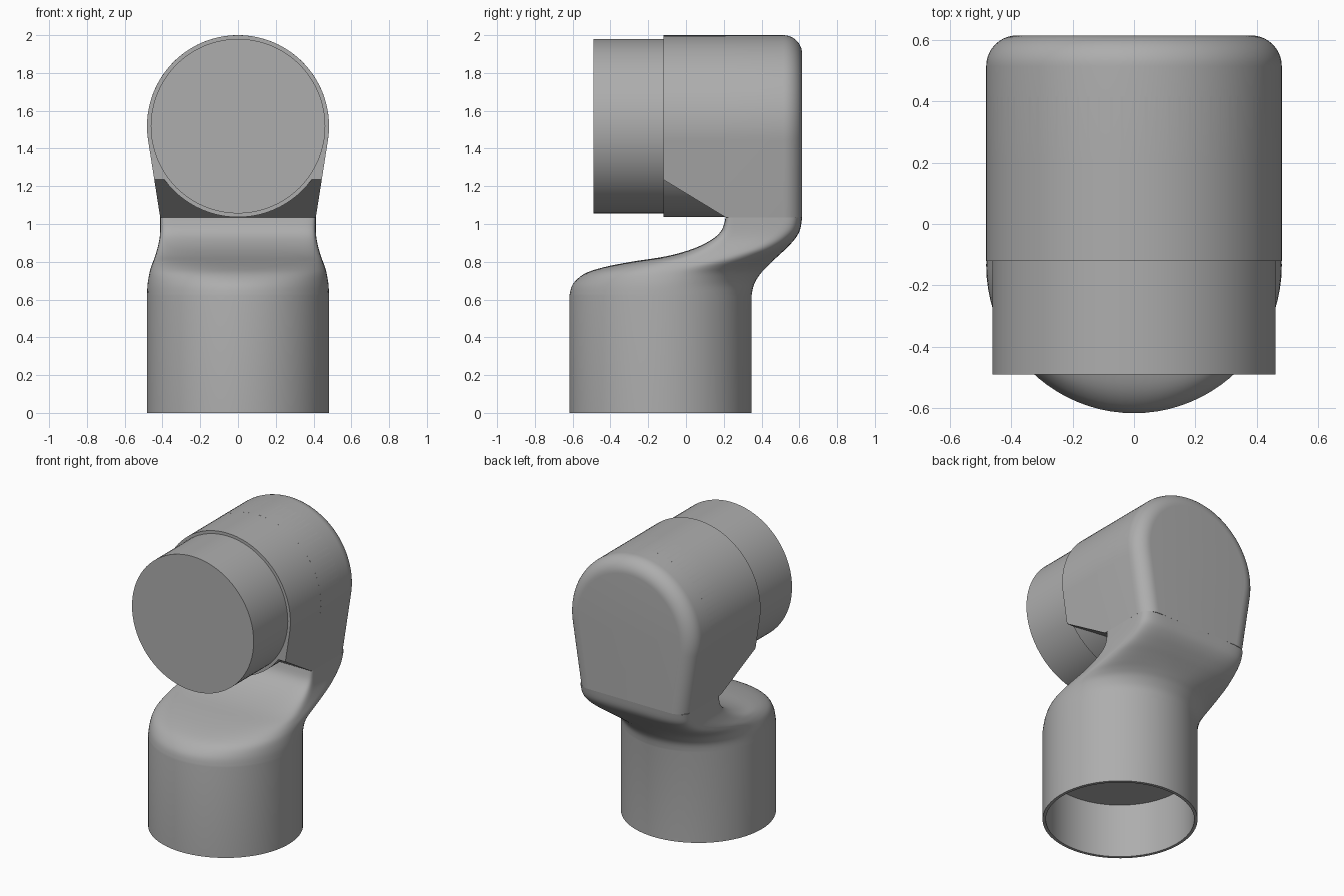
import bpy, bmesh, math
from mathutils import Vector

cube = bpy.data.objects.get("Cube")
if cube:
    bpy.data.objects.remove(cube, do_unlink=True)

SIDES = 80
R, R_CAP = 0.482, 0.462        # housing and spigot radii
BASE_Y, AXIS_Z = -0.135, 1.518  # lower axis and upper axis
FRONT, NECK_Y, BACK = -0.12, 0.21, 0.615
FLOOR, HALF = 1.035, 0.412      # bottom edge of the upper housing
FILLET = 0.1

grey = bpy.data.materials.new("plain_grey")
grey.use_nodes = True
grey.diffuse_color = (0.42, 0.42, 0.42, 1)
grey.node_tree.nodes["Principled BSDF"].inputs["Base Color"].default_value = grey.diffuse_color


def loft(name, rings, angle=32):
    """Skin a list of equal-length rings and close both ends."""
    bm = bmesh.new()
    rows = [[bm.verts.new(p) for p in ring] for ring in rings]
    for a, b in zip(rows, rows[1:]):
        for i in range(len(a)):
            j = (i + 1) % len(a)
            bm.faces.new((a[i], a[j], b[j], b[i]))
    bm.faces.new(rows[0])
    bm.faces.new(rows[-1])
    bmesh.ops.recalc_face_normals(bm, faces=bm.faces)
    mesh = bpy.data.meshes.new(name)
    bm.to_mesh(mesh)
    bm.free()
    obj = bpy.data.objects.new(name, mesh)
    bpy.context.collection.objects.link(obj)
    mesh.materials.append(grey)
    bpy.ops.object.select_all(action="DESELECT")
    obj.select_set(True)
    bpy.context.view_layer.objects.active = obj
    bpy.ops.object.shade_smooth_by_angle(angle=math.radians(angle))
    return obj


def power(v, p):
    return math.copysign(abs(v) ** p, v) if abs(v) > 1e-6 else 0.0


def level_ring(z, front, back, half, mid, p_front, p_back):
    """Horizontal section: front and back halves are separate superellipses."""
    ring = []
    for i in range(SIDES):
        a = math.tau * i / SIDES
        s, c = math.sin(a), math.cos(a)
        p, depth = (p_back, back - mid) if s > 0 else (p_front, mid - front)
        ring.append((half * power(c, p), mid + depth * power(s, p), z))
    return ring


def round_ring(z, r):
    return level_ring(z, BASE_Y - r, BASE_Y + r, r, BASE_Y, 1, 1)


def disc_ring(y, r):
    return [(r * math.cos(math.tau * i / SIDES), y,
             AXIS_Z + r * math.sin(math.tau * i / SIDES)) for i in range(SIDES)]


def spline(a, b, c, d, t):
    return tuple(0.5 * (2 * q + (r - p) * t + (2 * p - 5 * q + 4 * r - s) * t * t
                        + (3 * q - p - 3 * r + s) * t ** 3)
                 for p, q, r, s in zip(a, b, c, d))


# Lower socket and swept neck: height, front, back, half width, middle, roundness
keys = [
    (0.62, -0.617, 0.347, R, BASE_Y, 1, 1),
    (0.68, -0.6, 0.36, 0.479, -0.13, 1, 1),
    (0.735, -0.54, 0.393, 0.47, -0.1, 0.92, 0.95),
    (0.77, -0.44, 0.425, 0.461, -0.03, 0.8, 0.88),
    (0.8, -0.29, 0.455, 0.45, 0.07, 0.62, 0.78),
    (0.83, -0.1, 0.487, 0.439, 0.17, 0.45, 0.68),
    (0.87, 0.04, 0.53, 0.427, 0.28, 0.3, 0.55),
    (0.92, 0.14, 0.576, 0.416, 0.36, 0.2, 0.42),
    (0.97, 0.19, 0.604, HALF, 0.4, 0.14, 0.33),
    (FLOOR, NECK_Y, BACK, HALF, 0.42, 0.1, 0.28),
]
rings = [round_ring(0.37, R_CAP), round_ring(0, R_CAP), round_ring(0, R)]
steps = 4
for k in range(len(keys) - 1):
    around = [keys[min(max(k + o, 0), len(keys) - 1)] for o in (-1, 0, 1, 2)]
    rings += [level_ring(*spline(*around, s / steps)) for s in range(steps)]
rings.append(level_ring(*keys[-1]))
loft("socket_and_neck", rings)


# Point where the tapered flank leaves the round housing
reach = math.hypot(HALF, AXIS_Z - FLOOR)
tangent = math.atan2(FLOOR - AXIS_Z, HALF) + math.acos(min(1, R / reach))


def arch_ring(y, inset):
    """Round top with straight tapered flanks down to the neck."""
    r, count = R - inset, 60
    pts = [(HALF - inset, y, FLOOR)]
    for i in range(count + 1):
        a = tangent + (math.pi - 2 * tangent) * i / count
        pts.append((r * math.cos(a), y, AXIS_Z + r * math.sin(a)))
    return pts + [(inset - HALF, y, FLOOR)]


# Rounded rear edge shared by the upper housing rings
edge = [(BACK - FILLET + FILLET * math.sin(t), FILLET * (1 - math.cos(t)))
        for t in (math.pi / 2 * i / 10 for i in range(11))]
loft("upper_housing", [arch_ring(NECK_Y, 0)] + [arch_ring(y, d) for y, d in edge])

# Round front part of the housing and the narrower spigot
loft("housing_drum", [disc_ring(FRONT, R), disc_ring(BACK - 2 * FILLET, R)])
loft("front_spigot", [disc_ring(-0.49, R_CAP), disc_ring(FRONT + 0.05, R_CAP)])

# Slanted gusset between the drum and the neck
top = Vector((R * math.cos(tangent), AXIS_Z + R * math.sin(tangent)))
low = Vector((HALF, FLOOR))


def flank_x(z):
    return low.x + (top.x - low.x) * (z - low.y) / (top.y - low.y)


side = [(FRONT, top.y), (FRONT, 1.235), (NECK_Y, FLOOR), (NECK_Y, top.y)]
loft("gusset", [[(s * flank_x(z), y, z) for y, z in side] for s in (-1, 1)], 20)
